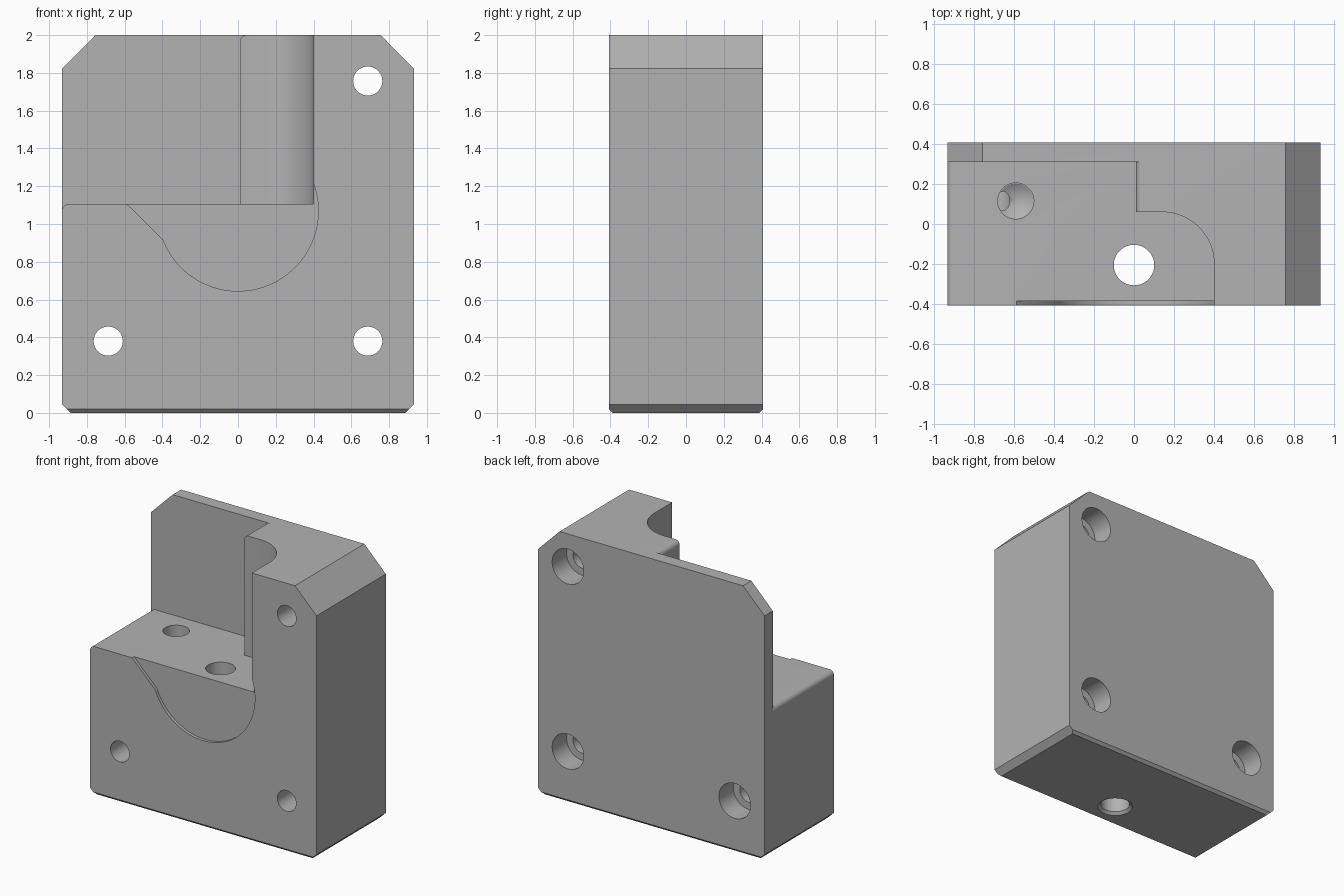
import bpy, bmesh
from math import pi, sin, cos
from mathutils import Vector, Matrix

if "Cube" in bpy.data.objects:
    bpy.data.objects.remove(bpy.data.objects["Cube"])

W, D, H = 0.932, 0.408, 2.0     # half width, half depth, height
LEDGE = 1.105                   # height of the pocket floor

grey = bpy.data.materials.new("light grey metal")
grey.use_nodes = True
colour = (0.45, 0.45, 0.45, 1)
grey.diffuse_color = colour
grey.node_tree.nodes["Principled BSDF"].inputs["Base Color"].default_value = colour


def arc(cx, cy, r, start, end, n):
    """Points of an arc, angles in degrees."""
    angles = [(start + (end - start) * i / n) * pi / 180 for i in range(n + 1)]
    return [(cx + r * cos(a), cy + r * sin(a)) for a in angles]


def make_object(name, bm):
    bmesh.ops.recalc_face_normals(bm, faces=bm.faces)
    mesh = bpy.data.meshes.new(name)
    bm.to_mesh(mesh)
    bm.free()
    mesh.materials.append(grey)
    ob = bpy.data.objects.new(name, mesh)
    bpy.context.collection.objects.link(ob)
    return ob


def prism_mesh(points, axis, low, high):
    """Extrude a 2D profile along y (profile in xz) or z (profile in xy)."""
    bm = bmesh.new()
    place = (lambda a, b: (a, low, b)) if axis == "y" else (lambda a, b: (a, b, low))
    face = bm.faces.new([bm.verts.new(place(a, b)) for a, b in points])
    out = bmesh.ops.extrude_face_region(bm, geom=[face])
    shift = Vector((0, high - low, 0) if axis == "y" else (0, 0, high - low))
    bmesh.ops.translate(bm, vec=shift,
                        verts=[v for v in out["geom"] if isinstance(v, bmesh.types.BMVert)])
    return bm


def cut(cutter):
    """Subtract a cutter from the block, then discard it."""
    mod = block.modifiers.new("cut", "BOOLEAN")
    mod.operation, mod.solver, mod.object = "DIFFERENCE", "EXACT", cutter
    bpy.context.view_layer.update()
    graph = bpy.context.evaluated_depsgraph_get()
    mesh = bpy.data.meshes.new_from_object(block.evaluated_get(graph))
    block.modifiers.clear()
    block.data = mesh
    bpy.data.objects.remove(cutter)


def cut_round(x, y, z, axis, length, r1, r2=None):
    """Cut a cylinder or cone starting at a point and running along an axis."""
    bm = bmesh.new()
    turn = Vector(axis).to_track_quat("Z", "Y").to_matrix().to_4x4()
    mat = Matrix.Translation((x, y, z)) @ turn @ Matrix.Translation((0, 0, length / 2))
    bmesh.ops.create_cone(bm, cap_ends=True, segments=64, radius1=r1,
                          radius2=r1 if r2 is None else r2, depth=length, matrix=mat)
    bmesh.ops.remove_doubles(bm, verts=bm.verts, dist=0.00001)
    cut(make_object("hole_cutter", bm))


# Block with chamfered corners
half = [(W - 0.045, 0), (W, 0.045), (W, H - 0.177), (W - 0.177, H)]
bm = prism_mesh(half + [(-x, z) for x, z in reversed(half)], "y", -D, D)
for side in (-1, 1):
    geom = bm.verts[:] + bm.edges[:] + bm.faces[:]
    res = bmesh.ops.bisect_plane(bm, geom=geom, plane_co=(0, side * D, 0.02),
                                 plane_no=(0, side, -1), clear_outer=True)
    edges = [e for e in res["geom_cut"] if isinstance(e, bmesh.types.BMEdge)]
    bmesh.ops.edgeloop_fill(bm, edges=edges)
block = make_object("mounting_block", bm)

# Open corner pocket, with rounded outer edges
R = 0.035
corner = [(-1.2, LEDGE - R)] + arc(-W + R, LEDGE - R, R, 180, 90, 8)
corner += [(0.01, LEDGE)] + arc(0.01 + R, H - R, R, 180, 90, 8)
corner += [(0.01 + R, 2.2), (-1.2, 2.2)]
cut(make_object("corner_cutter", prism_mesh(corner, "y", -0.6, 0.31)))

# Curved extension of the pocket
bay = [(-0.3, -0.6), (-0.3, 0.06)] + arc(0.14, -0.2, 0.26, 90, 0, 24) + [(0.4, -0.6)]
cut(make_object("bay_cutter", prism_mesh(bay, "z", LEDGE, 2.2)))

# Shallow round recess with a sloping run-in on the front
recess = arc(0, 1.07, 0.425, -159, 20, 64) + [(0.3, 1.3), (-0.3, 1.3), (-0.785, 1.3)]
cut(make_object("recess_cutter", prism_mesh(recess, "y", -0.6, -D + 0.023)))

# Counterbored bolt holes
for x, z in ((0.687, 1.757), (0.687, 0.38), (-0.687, 0.38)):
    cut_round(x, -0.6, z, (0, 1, 0), 1.2, 0.077)
    cut_round(x, D - 0.17, z, (0, 1, 0), 0.4, 0.13)

# Vertical through hole with a small countersink underneath
cut_round(0, -0.205, -0.1, (0, 0, 1), 1.6, 0.101)
cut_round(0, -0.205, -0.02, (0, 0, 1), 0.06, 0.141, 0.081)

# Drilled blind hole with a conical end
cut_round(-0.59, 0.115, 0.454, (0, 0, 1), 1.0, 0.09)
cut_round(-0.59, 0.115, 0.456, (0, 0, -1), 0.056, 0.09, 0)

# Smooth the rounded surfaces and keep the edges sharp
bpy.ops.object.select_all(action="DESELECT")
block.select_set(True)
bpy.context.view_layer.objects.active = block
bpy.ops.object.shade_smooth_by_angle(angle=pi / 6)
